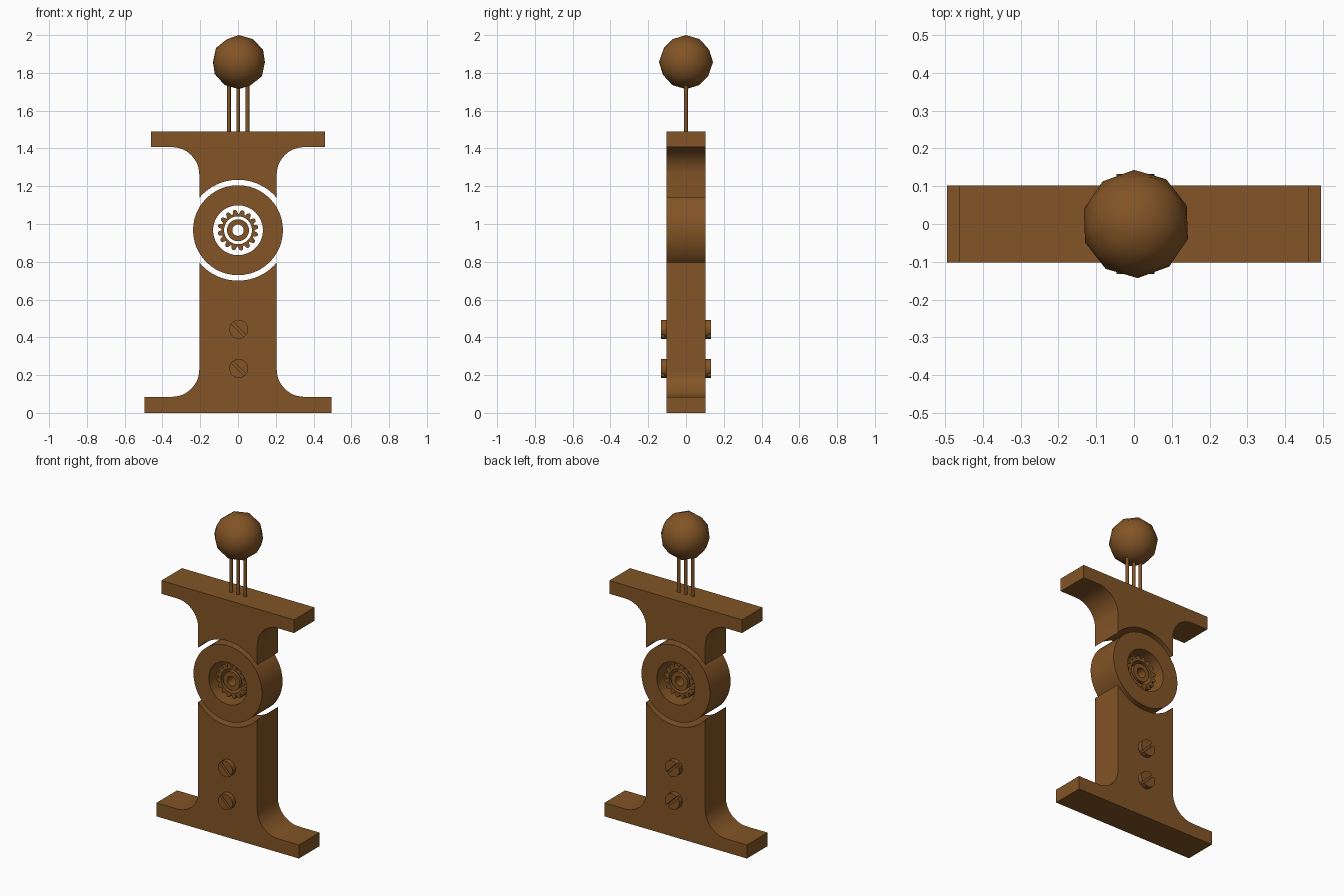
import bpy, bmesh, math
from math import sin, cos, pi, radians

if "Cube" in bpy.data.objects:
    bpy.data.objects.remove(bpy.data.objects["Cube"])

brown = bpy.data.materials.new("brown")
brown.diffuse_color = (0.223, 0.089, 0.019, 1)
brown.use_nodes = True
brown.node_tree.nodes["Principled BSDF"].inputs["Base Color"].default_value = brown.diffuse_color

CZ = 0.967          # height of the wheel centre
HALF = 0.102        # half thickness of the body


def finish(bm, name, angle=35):
    bmesh.ops.recalc_face_normals(bm, faces=bm.faces)
    me = bpy.data.meshes.new(name)
    bm.to_mesh(me)
    bm.free()
    ob = bpy.data.objects.new(name, me)
    bpy.context.collection.objects.link(ob)
    me.materials.append(brown)
    bpy.ops.object.select_all(action='DESELECT')
    ob.select_set(True)
    bpy.context.view_layer.objects.active = ob
    bpy.ops.object.shade_smooth_by_angle(angle=radians(angle))
    return ob


def arc(cx, cz, r, a0, a1, n):
    return [(cx + r * cos(radians(a0 + (a1 - a0) * i / n)),
             cz + r * sin(radians(a0 + (a1 - a0) * i / n))) for i in range(n + 1)]


def extrude(bm, pts, y0, y1):
    """Extrude an x-z outline from y0 to y1."""
    f = bm.faces.new([bm.verts.new((x, y0, z)) for x, z in pts])
    g = bmesh.ops.extrude_face_region(bm, geom=[f])
    bmesh.ops.translate(bm, vec=(0, y1 - y0, 0),
                        verts=[v for v in g['geom'] if isinstance(v, bmesh.types.BMVert)])


def flanged_half(name, half, z_end, z_flange, up):
    """Column with a filleted flange at one end and a round cut-out at the other."""
    w, r, cut = 0.205, 0.145, 0.267
    a = math.degrees(math.acos(w / cut))
    right = [(half, z_end), (half, z_flange)]
    right += arc(w + r, z_flange + up * r, r, -90 * up, -90 * up - 90 * up, 12)
    right += arc(0, CZ, cut, -a * up, -90 * up, 12)
    left = [(-x, z) for x, z in reversed(right[:-1])]
    bm = bmesh.new()
    extrude(bm, right + left, -HALF, HALF)
    return finish(bm, name)


def ring(name, outer, inner, half):
    """Ring along y; outer and inner are lists of radii with equal counts."""
    n = len(outer)
    bm = bmesh.new()
    loops = []
    for radii, y in ((outer, -half), (outer, half), (inner, half), (inner, -half)):
        loops.append([bm.verts.new((r * cos(2 * pi * i / n), y, CZ + r * sin(2 * pi * i / n)))
                      for i, r in enumerate(radii)])
    for k in range(4):
        a, b = loops[k], loops[(k + 1) % 4]
        for i in range(n):
            j = (i + 1) % n
            bm.faces.new((a[i], a[j], b[j], b[i]))
    return finish(bm, name)


# Body halves
flanged_half("lower_stand", 0.495, 0, 0.085, 1)
flanged_half("upper_stand", 0.461, 1.49, 1.407, -1)

# Wheel, gear and hub
ring("wheel", [0.238] * 48, [0.132] * 48, HALF)
ring("gear", [0.087, 0.103, 0.108, 0.108, 0.103, 0.087] * 16, [0.074] * 96, 0.065)
ring("hub", [0.058] * 32, [0.03] * 32, 0.065)

# Slotted screws: two half discs above a thin base, on both sides
s = 0.007
for k, z in enumerate((0.442, 0.235)):
    for side, tag in ((-1, "front"), (1, "back")):
        bm = bmesh.new()
        extrude(bm, arc(0.004, z, 0.05, 0, 348.75, 31), side * 0.09, side * 0.113)
        d = math.degrees(math.asin(s / 0.05))
        for turn in (-45, 135):
            extrude(bm, arc(0.004, z, 0.05, turn + d, turn + 180 - d, 16),
                    side * 0.113, side * 0.132)
        finish(bm, f"screw_{tag}_{k + 1}")

# Three thin rods
for k, x in enumerate((-0.048, 0.001, 0.05)):
    bm = bmesh.new()
    bmesh.ops.create_cone(bm, cap_ends=True, segments=12, radius1=0.01, radius2=0.01, depth=0.32)
    bmesh.ops.translate(bm, vec=(x, 0, 1.63), verts=bm.verts)
    finish(bm, f"rod_{k + 1}")

# Ball on top
bm = bmesh.new()
bmesh.ops.create_icosphere(bm, subdivisions=2, radius=0.143)
for v in bm.verts:
    x, y = v.co.x, v.co.y
    c, t = cos(radians(2)), sin(radians(2))
    v.co = (c * x - t * y + 0.005, t * x + c * y, v.co.z + 1.857)
finish(bm, "ball", 60)
